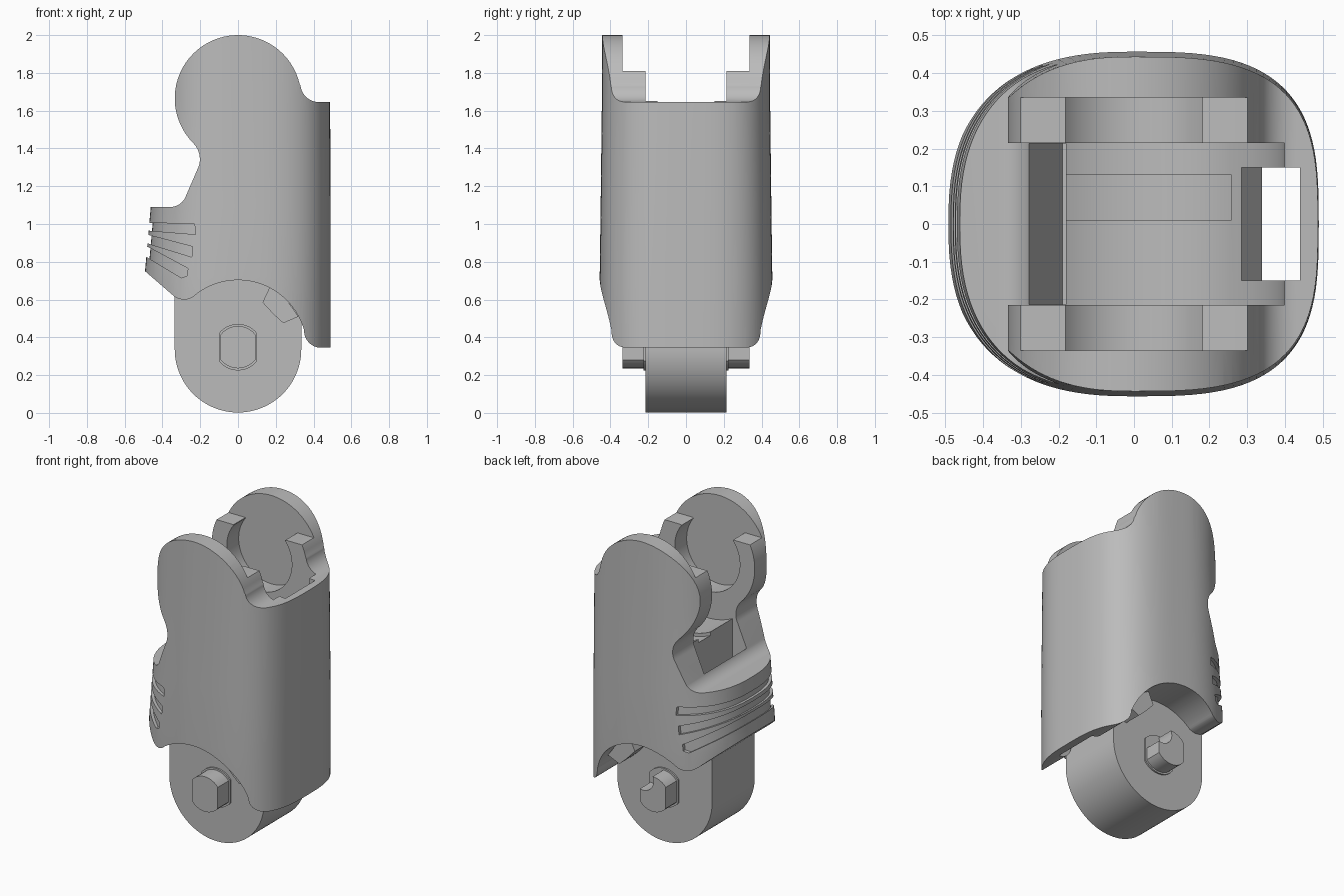
import bpy, bmesh
from math import cos, sin, radians, pi

if "Cube" in bpy.data.objects:
    bpy.data.objects.remove(bpy.data.objects["Cube"], do_unlink=True)

grey = bpy.data.materials.new("plain grey")
grey.use_nodes = True
grey.diffuse_color = (0.5, 0.5, 0.5, 1)
grey.node_tree.nodes["Principled BSDF"].inputs["Base Color"].default_value = (0.5, 0.5, 0.5, 1)


def finish_mesh(bm, name):
    bmesh.ops.recalc_face_normals(bm, faces=bm.faces[:])
    mesh = bpy.data.meshes.new(name)
    bm.to_mesh(mesh)
    bm.free()
    mesh.materials.append(grey)
    obj = bpy.data.objects.new(name, mesh)
    bpy.context.collection.objects.link(obj)
    return obj


def arc(cx, cz, r, start, end, steps=16):
    angles = [radians(start + (end - start) * i / steps) for i in range(steps + 1)]
    return [(cx + r * cos(a), cz + r * sin(a)) for a in angles]


def prism(name, outline, y0, y1):
    """Extrude an x-z outline along y."""
    bm = bmesh.new()
    face = bm.faces.new([bm.verts.new((x, y0, z)) for x, z in outline])
    new = bmesh.ops.extrude_face_region(bm, geom=[face])["geom"]
    bmesh.ops.translate(bm, vec=(0, y1 - y0, 0),
                        verts=[g for g in new if isinstance(g, bmesh.types.BMVert)])
    return finish_mesh(bm, name)


def box(name, x0, x1, y0, y1, z0, z1):
    return prism(name, [(x0, z0), (x1, z0), (x1, z1), (x0, z1)], y0, y1)


def combine(obj, tool, operation):
    """Apply a boolean and discard the tool."""
    mod = obj.modifiers.new("cut", "BOOLEAN")
    mod.operation, mod.solver, mod.object = operation, "EXACT", tool
    bpy.context.view_layer.objects.active = obj
    bpy.ops.object.modifier_apply(modifier=mod.name)
    bpy.data.objects.remove(tool, do_unlink=True)


def power(v, e):
    return (abs(v) ** e) * (1 if v >= 0 else -1)


def shell(name, inset=0.0, count=112):
    """Loft rounded sections: height, left reach, right reach, half depth."""
    sections = [(0.2, 0.495, 0.49, 0.452), (0.72, 0.495, 0.49, 0.457),
                (1.09, 0.462, 0.49, 0.452), (1.6, 0.44, 0.488, 0.446),
                (2.1, 0.425, 0.485, 0.443)]
    bm = bmesh.new()
    rings = []
    for z, left, right, depth in sections:
        ring = []
        for i in range(count):
            a = 2 * pi * i / count
            reach, n = (right, 3.1) if cos(a) >= 0 else (left, 2.5)
            ring.append(bm.verts.new(((reach - inset) * power(cos(a), 2 / n),
                                      (depth - inset) * power(sin(a), 2 / n), z)))
        rings.append(ring)
    for low, high in zip(rings, rings[1:]):
        for i in range(count):
            j = (i + 1) % count
            bm.faces.new((low[i], low[j], high[j], high[i]))
    bm.faces.new(rings[0])
    bm.faces.new(rings[-1])
    return finish_mesh(bm, name)


# Outer housing: lofted shell trimmed to the side outline
outline = (arc(0, 1.665, 0.335, 13, 225, 40)
           + arc(-0.322, 1.343, 0.12, 45, -28)[1:]
           + arc(-0.36, 1.18, 0.09, -28, -90)
           + [(-0.7, 1.09), (-0.7, 0.93)]
           + arc(-0.285, 0.69, 0.09, 228, 300)
           + arc(0, 0.34, 0.363, 129, 17, 30)
           + arc(0.44, 0.435, 0.09, 176, 270)
           + [(0.7, 0.345), (0.7, 1.645)]
           + arc(0.43, 1.745, 0.1, 270, 186))
housing = shell("housing")
combine(housing, prism("trim", outline, -0.7, 0.7), "INTERSECT")

# Finger grip grooves: shallow slots fanning around the left face
slots = [[(-0.6, 1.01), (-0.23, 1.0), (-0.225, 0.945), (-0.6, 0.975)],
         [(-0.6, 0.975), (-0.24, 0.88), (-0.245, 0.825), (-0.6, 0.935)],
         [(-0.6, 0.945), (-0.265, 0.765), (-0.27, 0.725), (-0.3, 0.715), (-0.6, 0.895)]]
for slot in slots:
    cutter = prism("slot", slot, -0.7, 0.7)
    combine(cutter, shell("core", 0.018), "DIFFERENCE")
    combine(housing, cutter, "DIFFERENCE")

# Pin sockets inside the two ears
socket = ([(-0.7, 2.3), (-0.7, 1.81), (-0.182, 1.81)]
          + arc(0, 1.665, 0.23, 142, 398, 36)
          + [(0.19, 1.81), (0.7, 1.81), (0.7, 2.3)])
combine(housing, prism("socket", socket, -0.335, 0.335), "DIFFERENCE")

# Central fork gap with a curved floor, open at the top and left
gap = ([(-0.7, 2.3), (-0.7, 1.4)] + arc(0, 1.665, 0.4, 222, 360, 36) + [(0.4, 2.3)])
combine(housing, prism("gap", gap, -0.215, 0.215), "DIFFERENCE")
pocket = [(-0.7, 1.5), (-0.7, 1.15), (-0.28, 1.15), (-0.19, 0.85),
          (-0.18, 0.85), (-0.18, 1.5)]
combine(housing, prism("pocket", pocket, -0.214, 0.214), "DIFFERENCE")
groove = [(-0.18, 1.5)] + arc(0, 1.665, 0.42, 244.6, 308, 20) + [(0.26, 1.5)]
combine(housing, prism("groove", groove, 0.01, 0.13), "DIFFERENCE")

# Cord passage running down the right side
passage = [(0.34, 0.2), (0.44, 0.2), (0.44, 2.2), (0.285, 2.2), (0.285, 1.32), (0.34, 1.24)]
combine(housing, prism("passage", passage, -0.15, 0.15), "DIFFERENCE")

# Hinge tang below the housing
tang = prism("hinge_tang", [(0.335, 0.78), (-0.335, 0.78)]
             + arc(0, 0.337, 0.335, 180, 360, 48), -0.215, 0.215)

# Stop block bearing on the arch
stop_block = prism("stop_block", [(0.17, 0.67), (0.13, 0.585), (0.19, 0.52),
                                  (0.24, 0.475), (0.32, 0.51), (0.25, 0.61)], -0.33, 0.33)

# Hinge pin with flat sides, collars and a bite in the back end
def pin_outline(half, r):
    top = radians(0)
    limit = 38
    return (arc(0, 0.348 + 0.112 - r, r, limit, 180 - limit, 12)
            + arc(0, 0.348 - 0.112 + r, r, 180 + limit, 360 - limit, 12))


pin = prism("hinge_pin", pin_outline(0.09, 0.116), -0.335, 0.335)
combine(pin, prism("bite", arc(0.07, 0.43, 0.075, 0, 345, 23), 0.216, 0.5), "DIFFERENCE")
collar = prism("pin_collar", [(x * 1.1, 0.348 + (z - 0.348) * 1.1)
                              for x, z in pin_outline(0.09, 0.116)], -0.225, 0.225)

# Smooth curved surfaces while keeping edges crisp
bpy.ops.object.select_all(action="DESELECT")
for obj in (housing, tang, stop_block, pin, collar):
    obj.select_set(True)
bpy.context.view_layer.objects.active = housing
bpy.ops.object.shade_smooth_by_angle(angle=radians(30))
